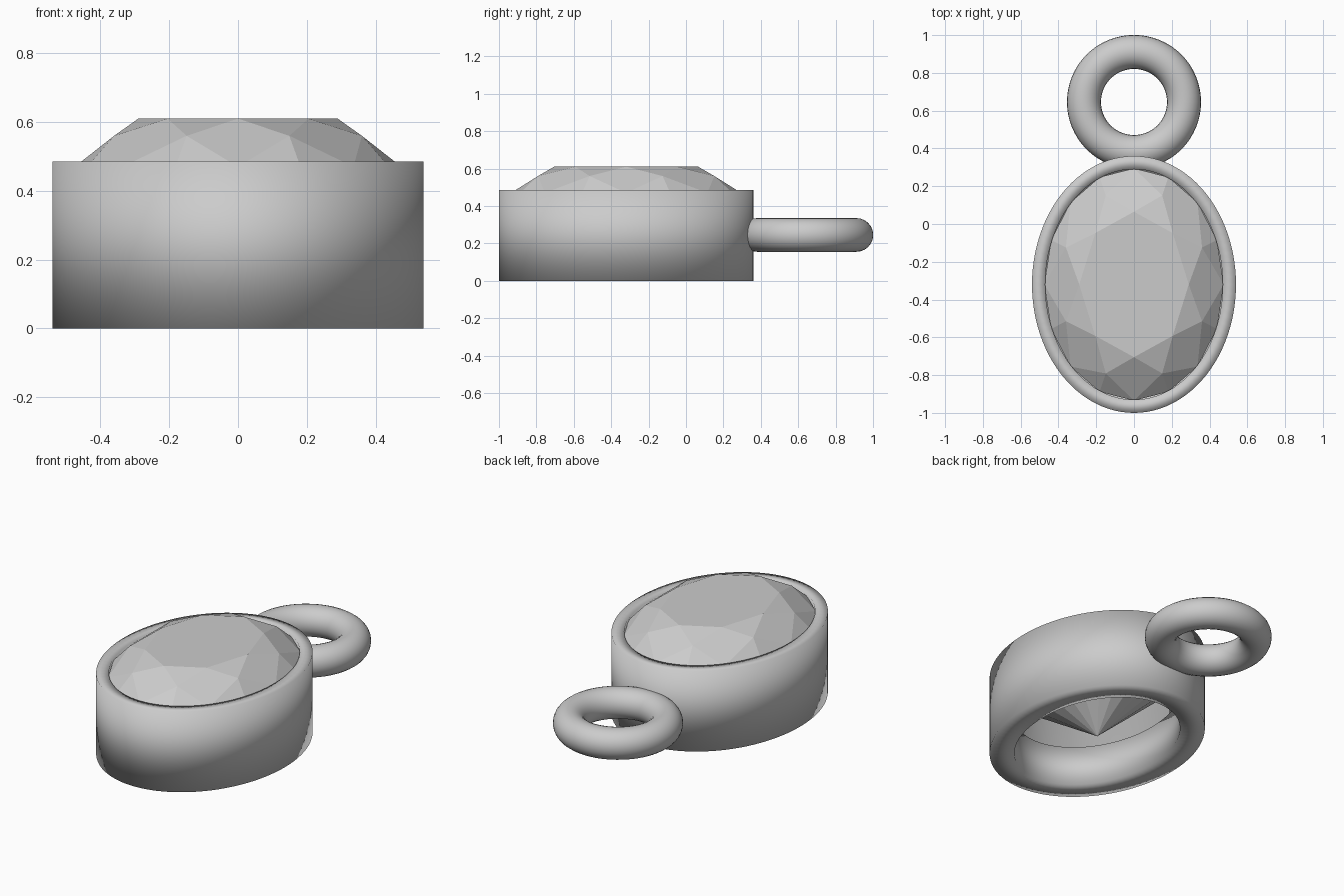
import bpy, bmesh, math

if "Cube" in bpy.data.objects:
    bpy.data.objects.remove(bpy.data.objects["Cube"])

CY = -0.32           # centre of the oval setting
RX, RY = 0.54, 0.68  # outer radii of the setting

metal = bpy.data.materials.new("light_grey")
metal.diffuse_color = (0.6, 0.6, 0.6, 1)
metal.use_nodes = True
metal.node_tree.nodes["Principled BSDF"].inputs["Base Color"].default_value = metal.diffuse_color


def finish(name, bm, smooth):
    bmesh.ops.recalc_face_normals(bm, faces=bm.faces)
    for f in bm.faces:
        f.smooth = smooth
    me = bpy.data.meshes.new(name)
    bm.to_mesh(me)
    bm.free()
    me.materials.append(metal)
    ob = bpy.data.objects.new(name, me)
    bpy.context.collection.objects.link(ob)
    return ob


def oval(bm, rx, ry, z, n, shift=0.0):
    pts = []
    for i in range(n):
        a = 2 * math.pi * (i + shift) / n
        pts.append(bm.verts.new((rx * math.cos(a), CY + ry * math.sin(a), z)))
    return pts


# Bezel: closed profile (inset, height) swept round the oval, with an inner ledge
profile = [(0, 0), (0, 0.485), (0.07, 0.485), (0.07, 0.24), (0.14, 0.24), (0.14, 0)]
bm = bmesh.new()
N = 96
rings = [oval(bm, RX - d, RY - d, z, N) for d, z in profile]
for k, a in enumerate(rings):
    b = rings[(k + 1) % len(rings)]
    for i in range(N):
        j = (i + 1) % N
        bm.faces.new((a[i], a[j], b[j], b[i]))
finish("bezel", bm, True)

# Gem: oval brilliant cut with table, stars, kites, girdle and pavilion
bm = bmesh.new()
table = oval(bm, 0.29, 0.385, 0.61, 8)
star = oval(bm, 0.39, 0.51, 0.56, 8, 0.5)
top = oval(bm, 0.475, 0.615, 0.47, 16)
low = oval(bm, 0.475, 0.615, 0.45, 16)
tip = bm.verts.new((0, CY, 0.03))
bm.faces.new(table)
for i in range(8):
    j = (i + 1) % 8
    g0, gm, g1 = top[2 * i], top[2 * i + 1], top[2 * j]
    bm.faces.new((table[i], star[i], table[j]))
    bm.faces.new((table[i], star[i - 1], g0, star[i]))
    bm.faces.new((star[i], g0, gm))
    bm.faces.new((star[i], gm, g1))
for i in range(16):
    j = (i + 1) % 16
    bm.faces.new((top[i], low[i], low[j], top[j]))
    bm.faces.new((low[i], tip, low[j]))
finish("gem", bm, False)

# Hanging loop
bpy.ops.mesh.primitive_torus_add(location=(0, 0.646, 0.245), major_radius=0.265,
                                 minor_radius=0.09, major_segments=64, minor_segments=24)
loop = bpy.context.object
loop.name = "hanging_loop"
loop.data.materials.append(metal)
bpy.ops.object.shade_smooth()
